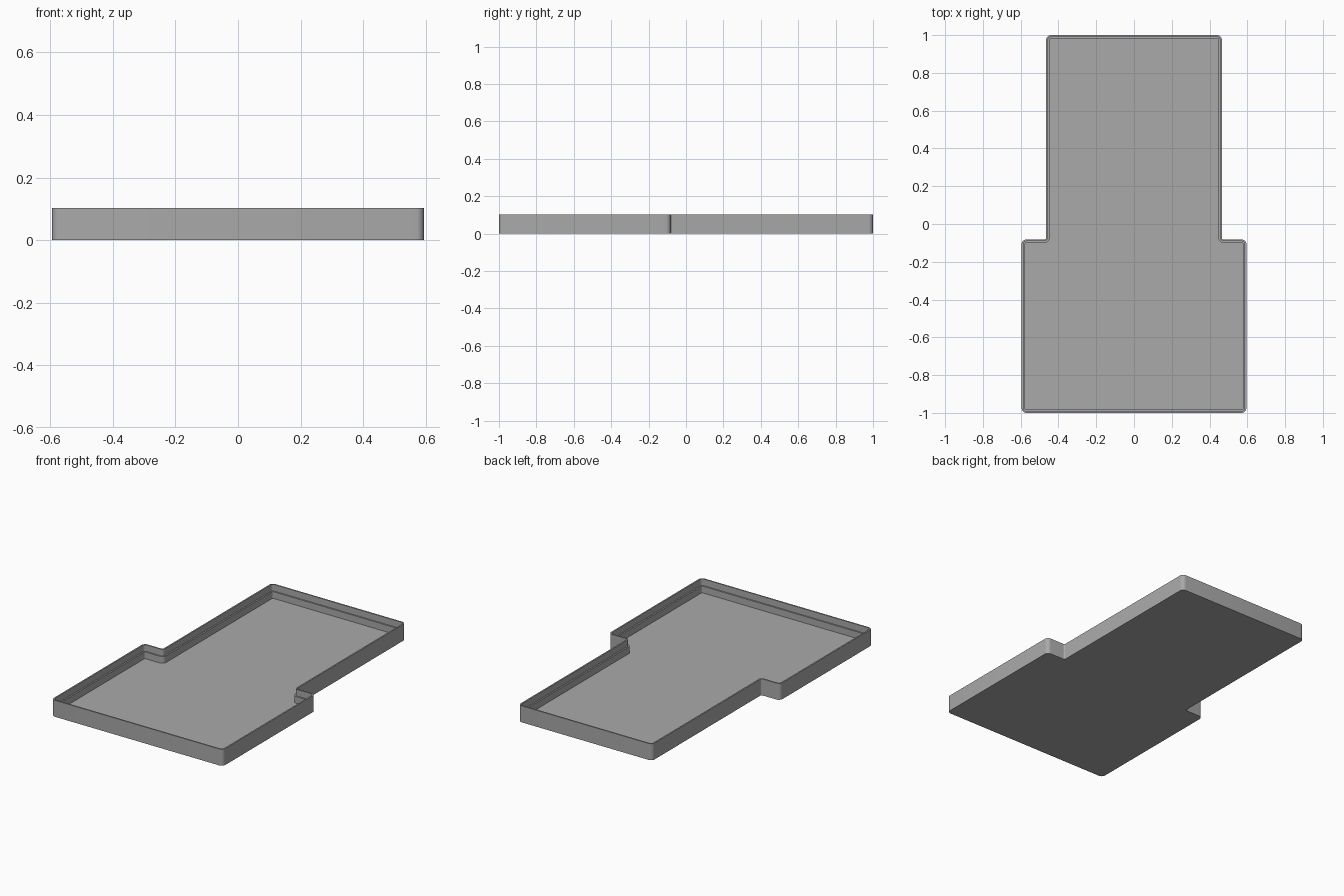
import bpy, bmesh, math
from mathutils import Vector

if "Cube" in bpy.data.objects:
    bpy.data.objects.remove(bpy.data.objects["Cube"])

HEIGHT, LEDGE_Z, FLOOR_Z = 0.103, 0.062, 0.02
RIM, WALL = 0.009, 0.018          # rim thickness, lower wall thickness
R_OUT, R_NOTCH, SEG = 0.025, 0.01, 6

# Right half of the stepped outline, mirrored for the left half
half = [(0.595, -1.0), (0.595, -0.082), (0.465, -0.082), (0.465, 1.0)]
outline = [Vector(p) for p in half] + [Vector((-x, y)) for x, y in reversed(half)]


def rounded_loop(offset):
    """Outline moved inward by offset, with concentric rounded corners."""
    pts = []
    n = len(outline)
    for i, p in enumerate(outline):
        d0 = (p - outline[i - 1]).normalized()
        d1 = (outline[(i + 1) % n] - p).normalized()
        n0, n1 = Vector((-d0.y, d0.x)), Vector((-d1.y, d1.x))
        convex = d0.x * d1.y - d0.y * d1.x > 0
        side = 1 if convex else -1
        r = R_OUT if convex else R_NOTCH
        centre = p + side * r * (n0 + n1)
        rad = r - side * offset
        for k in range(SEG + 1):
            a = math.pi / 2 * k / SEG
            pts.append(centre - side * rad * (n0 * math.cos(a) + n1 * math.sin(a)))
    return pts


# Tray: stepped wall section swept around the outline, with a closed floor
section = [(0, 0), (0, HEIGHT), (RIM, HEIGHT), (RIM, LEDGE_Z), (WALL, LEDGE_Z), (WALL, FLOOR_Z)]
bm = bmesh.new()
rings = [[bm.verts.new((p.x, p.y, z)) for p in rounded_loop(off)] for off, z in section]
for a, b in zip(rings, rings[1:]):
    for i in range(len(a)):
        j = (i + 1) % len(a)
        bm.faces.new((a[i], a[j], b[j], b[i]))
bm.faces.new(list(reversed(rings[0])))   # underside
bm.faces.new(rings[-1])                  # inside floor
bmesh.ops.recalc_face_normals(bm, faces=bm.faces)

mesh = bpy.data.meshes.new("tray")
bm.to_mesh(mesh)
bm.free()
tray = bpy.data.objects.new("tray", mesh)
bpy.context.collection.objects.link(tray)

grey = bpy.data.materials.new("grey")
grey.diffuse_color = (0.4, 0.4, 0.4, 1)
grey.use_nodes = True
grey.node_tree.nodes["Principled BSDF"].inputs["Base Color"].default_value = grey.diffuse_color
mesh.materials.append(grey)

bpy.context.view_layer.objects.active = tray
tray.select_set(True)
bpy.ops.object.shade_smooth_by_angle(angle=math.radians(30))
